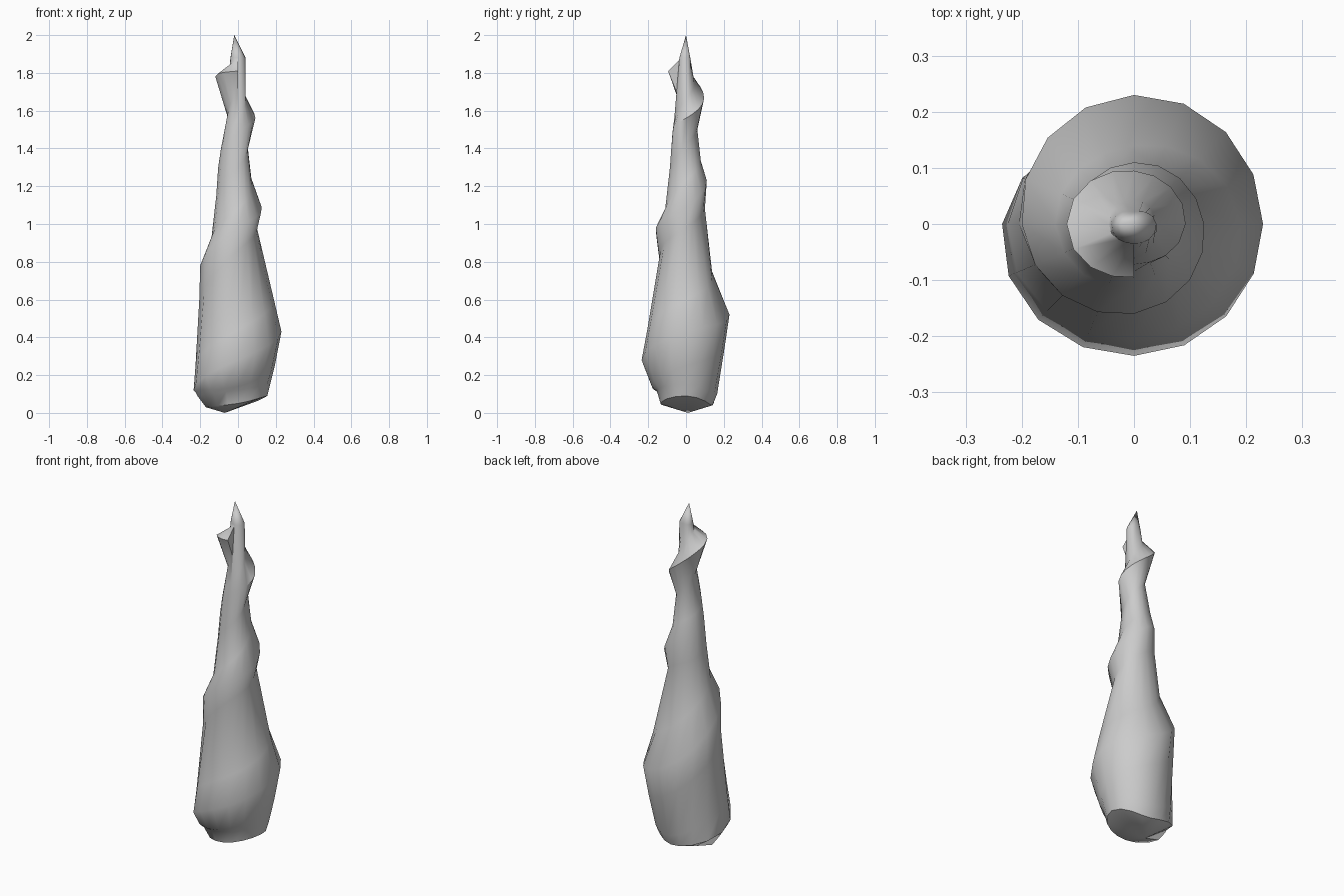
import bpy, bmesh, math

if "Cube" in bpy.data.objects:
    bpy.data.objects.remove(bpy.data.objects["Cube"])

# Quarter-turn stations down the spiral (front, left, back, right, ...):
# ridge z, ridge r, z and r just below the ridge, z and r just above it
STATIONS = [
    (1.81, .095, 1.70, .05, 1.87, .035),
    (1.78, .120, 1.58, .055, 1.83, .045),
    (1.66, .095, 1.50, .06, 1.74, .045),
    (1.56, .092, 1.42, .05, 1.66, .04),
    (1.48, .072, 1.30, .085, 1.56, .062),
    (1.30, .105, 1.15, .115, 1.40, .09),
    (1.23, .110, 1.08, .10, 1.32, .08),
    (1.09, .125, .98, .10, 1.23, .072),
    (.98, .160, .86, .135, 1.08, .11),
    (.78, .200, .60, .205, .93, .14),
    (.52, .230, .35, .205, .73, .14),
    (.43, .230, .25, .195, .60, .19),
    (.28, .235, .14, .18, .44, .205),
    (.12, .235, .11, .225, .25, .225),
    (.04, .140, .03, .12, .10, .165),
    (.09, .155, .05, .12, .15, .17),
    (.05, .135, .03, .12, .12, .155),
    (.03, .170, .02, .15, .09, .215),
]
CROWN = [.035, .04, .022, .04, .035]
N = 4  # columns per quarter turn


def sample(values, step):
    """Catmull-Rom interpolation at step / N."""
    i, f = divmod(step, N)
    f /= N
    get = lambda k: values[max(0, min(k, len(values) - 1))]
    a, b, c, d = (get(i + k) for k in (-1, 0, 1, 2))
    return 0.5 * (2*b + (c-a)*f + (2*a-5*b+4*c-d)*f*f + (3*b-a-3*c+d)*f**3)


bm = bmesh.new()
columns = list(zip(*STATIONS))


def point(step, z, r):
    t = -math.pi / 2 * (1 + step / N)
    return bm.verts.new((r * math.cos(t), r * math.sin(t), z))


def track(col, count):
    return [point(s, sample(columns[col], s), sample(columns[col + 1], s))
            for s in range(count)]


ridge = track(0, 17 * N + 1)
below = track(2, 13 * N + 1)
above = track(4, 17 * N + 1)
crown = [point(s, 1.88, sample(CROWN, s)) for s in range(4 * N)]
crown.append(crown[0])


def band(upper, lower):
    for i in range(min(len(upper), len(lower)) - 1):
        bm.faces.new((upper[i], upper[i + 1], lower[i + 1], lower[i]))


# Spiral whorls
band(ridge, below)
band(below, above[4 * N:])
band(above[4 * N:], ridge[4 * N:])

# Pointed top
band(crown, above[:4 * N + 1])
band(above[:4 * N + 1], ridge[:4 * N + 1])
tip = bm.verts.new((-.02, 0, 2))
for a, b in zip(crown, crown[1:]):
    bm.faces.new((tip, b, a))
bm.faces.new((crown[0], above[0], ridge[0], below[0], above[4 * N]))

# Rounded bottom
foot = bm.verts.new((-.07, .01, 0))
base = ridge[13 * N:]
for a, b in zip(base, base[1:]):
    bm.faces.new((a, b, foot))
bm.faces.new((base[-1], above[17 * N], below[13 * N], base[0], foot))

bmesh.ops.recalc_face_normals(bm, faces=bm.faces[:])
mesh = bpy.data.meshes.new("spiral_shell")
bm.to_mesh(mesh)
bm.free()
shell = bpy.data.objects.new("spiral_shell", mesh)
bpy.context.collection.objects.link(shell)
bpy.context.view_layer.objects.active = shell
shell.select_set(True)
bpy.ops.object.shade_smooth_by_angle(angle=math.radians(50))
